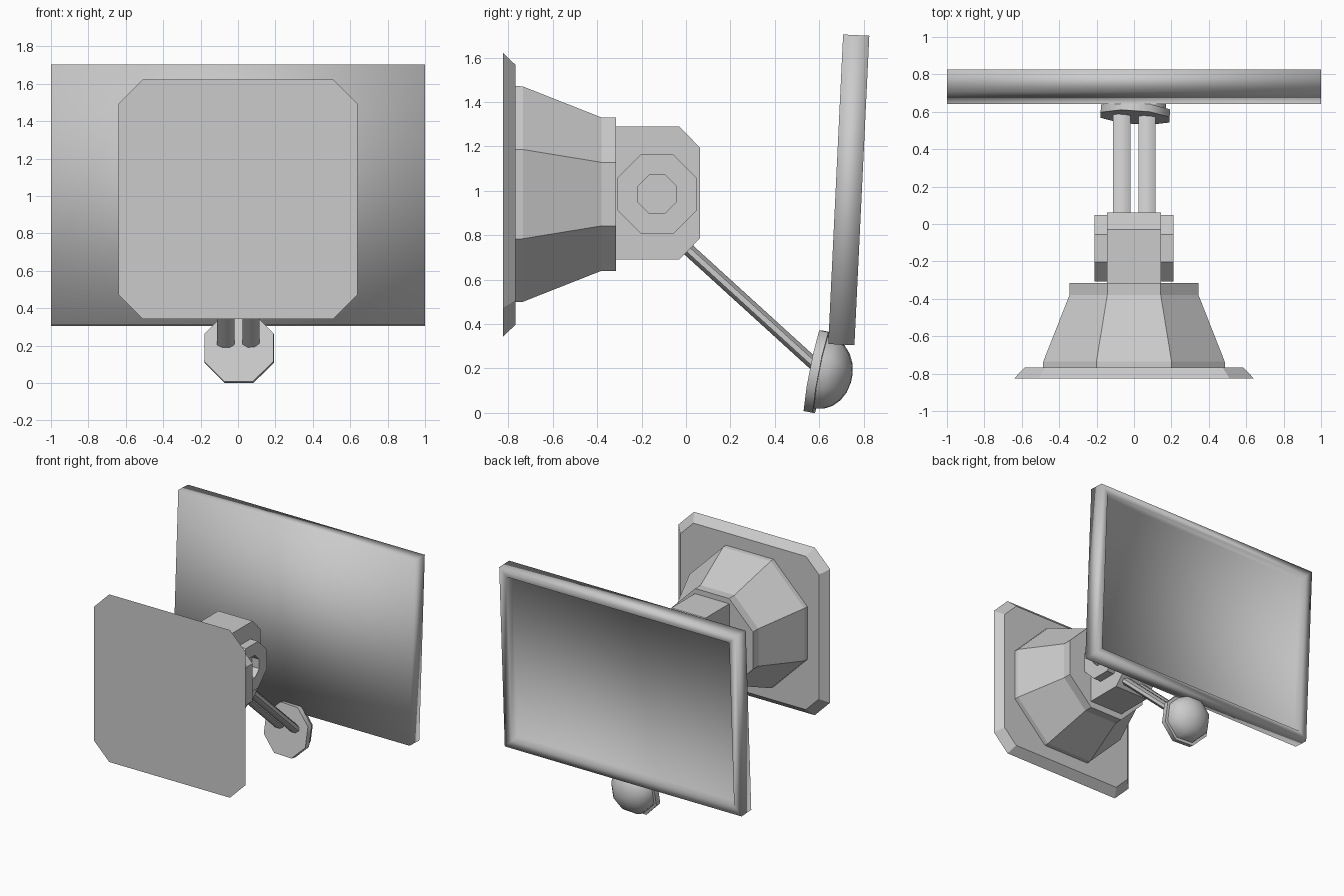
import bpy, bmesh, math
from mathutils import Matrix, Euler

cube = bpy.data.objects.get("Cube")
if cube:
    bpy.data.objects.remove(cube, do_unlink=True)

grey = bpy.data.materials.new("plain_grey")
grey.use_nodes = True
colour = (0.6, 0.6, 0.6, 1)
grey.diffuse_color = colour
grey.node_tree.nodes["Principled BSDF"].inputs["Base Color"].default_value = colour


def loft(name, rings, location=(0, 0, 0), tilt=0, turn=0, smooth=None):
    """Skin a list of equal-length rings and cap both ends."""
    bm = bmesh.new()
    loops = [[bm.verts.new(p) for p in ring] for ring in rings]
    for a, b in zip(loops, loops[1:]):
        for i in range(len(a)):
            j = (i + 1) % len(a)
            bm.faces.new((a[i], a[j], b[j], b[i]))
    bm.faces.new(loops[0])
    bm.faces.new(loops[-1])
    bmesh.ops.recalc_face_normals(bm, faces=bm.faces)
    spin = Euler((math.radians(tilt), 0, math.radians(turn))).to_matrix().to_4x4()
    bm.transform(Matrix.Translation(location) @ spin)
    mesh = bpy.data.meshes.new(name)
    bm.to_mesh(mesh)
    bm.free()
    mesh.materials.append(grey)
    ob = bpy.data.objects.new(name, mesh)
    bpy.context.collection.objects.link(ob)
    if smooth:
        bpy.ops.object.select_all(action='DESELECT')
        ob.select_set(True)
        bpy.context.view_layer.objects.active = ob
        if smooth == 180:
            bpy.ops.object.shade_smooth()
        else:
            bpy.ops.object.shade_smooth_by_angle(angle=math.radians(smooth))
    return ob


def octagon(y, rx, rz=None):
    """Octagon facing y, sized from its centre to its flats."""
    rz = rz or rx
    k = 1 / math.cos(math.pi / 8)
    angles = [(i + 0.5) * math.pi / 4 for i in range(8)]
    return [(rx * k * math.cos(a), y, rz * k * math.sin(a)) for a in angles]


def cut_square(y, r, c):
    """Square facing y with cut corners."""
    s = r - c
    return [(r, y, -s), (r, y, s), (s, y, r), (-s, y, r),
            (-r, y, s), (-r, y, -s), (-s, y, -r), (s, y, -r)]


def rectangle(y, w, h):
    return [(w, y, -h), (w, y, h), (-w, y, h), (-w, y, -h)]


# Bevelled base plate and its tapered housing
loft("base_plate", [cut_square(-0.825, 0.64, 0.13), cut_square(-0.768, 0.585, 0.11)],
     (0, 0, 0.982))
loft("tapered_housing", [octagon(-0.77, 0.487), octagon(-0.735, 0.485),
                         octagon(-0.38, 0.345), octagon(-0.315, 0.345)], (0, 0, 0.985))

# Pivot block with cut rear corners
profile = [(-0.33, 0.69), (-0.03, 0.69), (0.062, 0.785),
           (0.062, 1.195), (-0.03, 1.29), (-0.33, 1.29)]
loft("pivot_block", [[(x, y, z) for y, z in profile] for x in (-0.145, 0.145)])

# Hollow octagonal pivot caps on both sides
for side, label in ((1, "left"), (-1, "right")):
    rings = [octagon(0.13, 0.178), octagon(0.21, 0.178),
             octagon(0.21, 0.086), octagon(0.15, 0.086)]
    loft(label + "_pivot_cap", rings, (0, -0.13, 0.985), turn=-90 * side)

# Twin support arms
for x, label in ((0.07, "left"), (-0.065, "right")):
    loft(label + "_arm", [octagon(0, 0.046, 0.028), octagon(0.86, 0.046, 0.028)],
         (x, -0.05, 0.79), tilt=-42.3, smooth=50)

# Tilted joint: octagonal disc with a domed back
joint = dict(location=(0.005, 0.57, 0.19), tilt=-11, turn=-4)
loft("joint_disc", [octagon(0, 0.185), octagon(0.042, 0.185)], smooth=50, **joint)
dome = []
for i in range(6):
    a = math.radians(16.5 * i)
    dome.append(octagon(0.04 + 0.14 * math.sin(a), 0.165 * math.cos(a)))
loft("joint_dome", dome, smooth=60, **joint)

# Screen slab, slightly leaning, with a recessed rear panel inside its frame
loft("screen", [rectangle(0, 1, 0.6975), rectangle(0.118, 1, 0.6975),
                rectangle(0.118, 0.94, 0.638), rectangle(0.075, 0.92, 0.618)],
     (0, 0.674, 1.007), tilt=-2.75, smooth=180)
